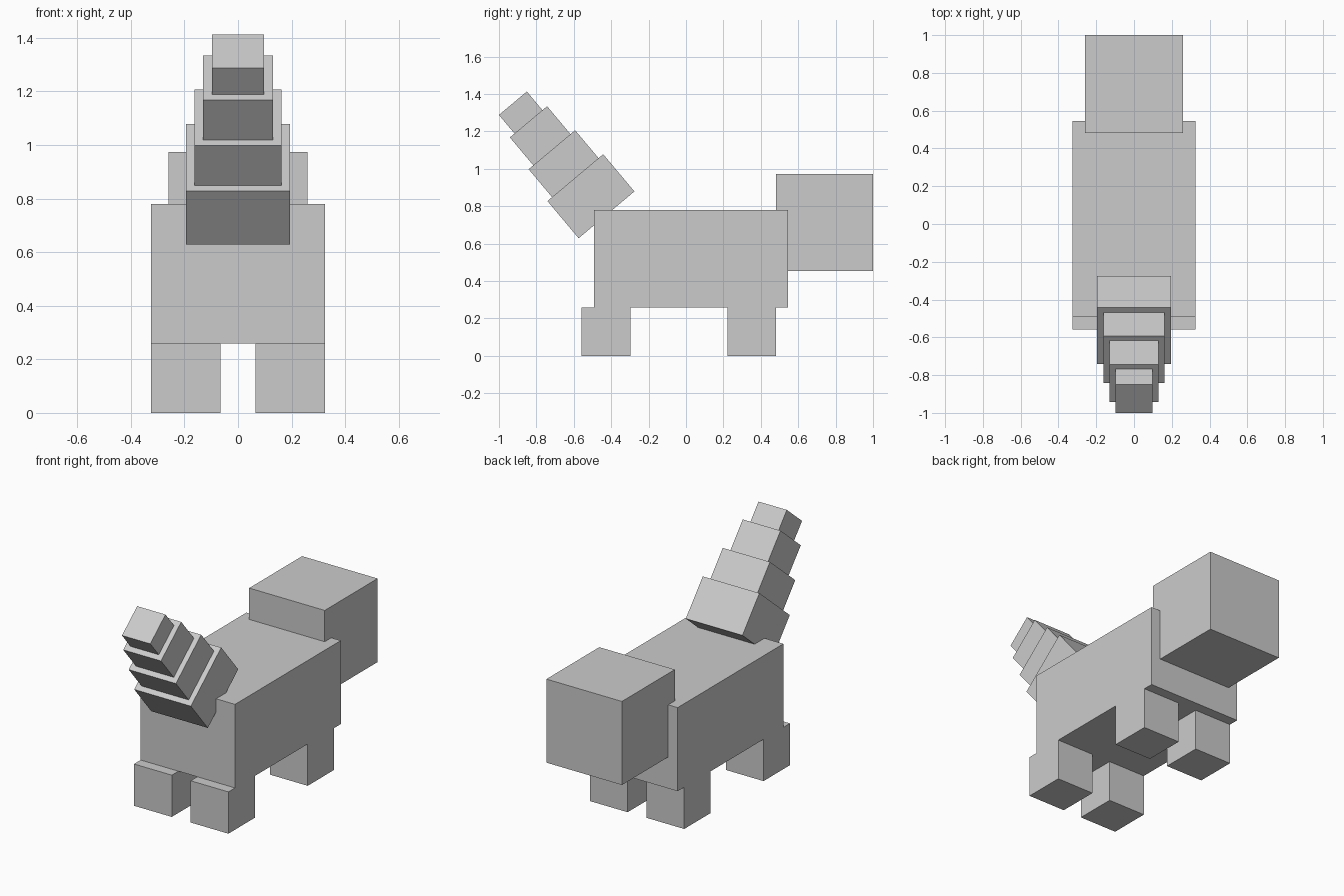
import bpy
from math import radians
from mathutils import Matrix, Vector

if "Cube" in bpy.data.objects:
    bpy.data.objects.remove(bpy.data.objects["Cube"])

U = 0.0649  # one block unit


def box(name, center, size, tilt=0.0):
    bpy.ops.mesh.primitive_cube_add(size=1)
    ob = bpy.context.object
    ob.name = name
    ob.data.transform(Matrix.Diagonal((*size, 1)))
    ob.location = center
    ob.rotation_euler.x = tilt
    return ob


# Body and head (the nose end points to +y)
box("body", (0, 1 - 15 * U, 8 * U), (10 * U, 16 * U, 8 * U))
box("head", (0, 1 - 4 * U, 11 * U), (8 * U, 8 * U, 8 * U))

# Four short legs
for label, y in (("head_end", 1 - 10 * U), ("tail_end", 1 - 22 * U)):
    for side, s in (("left", -1), ("right", 1)):
        box(f"{label}_{side}_leg", (s * 3 * U, y, 2 * U), (4 * U, 4 * U, 4 * U))

# Tail: tapering blocks stacked along a tilted axis
tilt = radians(40)
axis = Matrix.Rotation(tilt, 3, 'X') @ Vector((0, 0, 1))
base = Vector((0, -0.425, 0.754))
along = 0
for i, (width, length) in enumerate(((6, 4), (5, 3), (4, 3), (3, 2))):
    box(f"tail_segment_{i + 1}", base + axis * (along + length / 2) * U,
        (width * U, width * U, length * U), tilt)
    along += length
